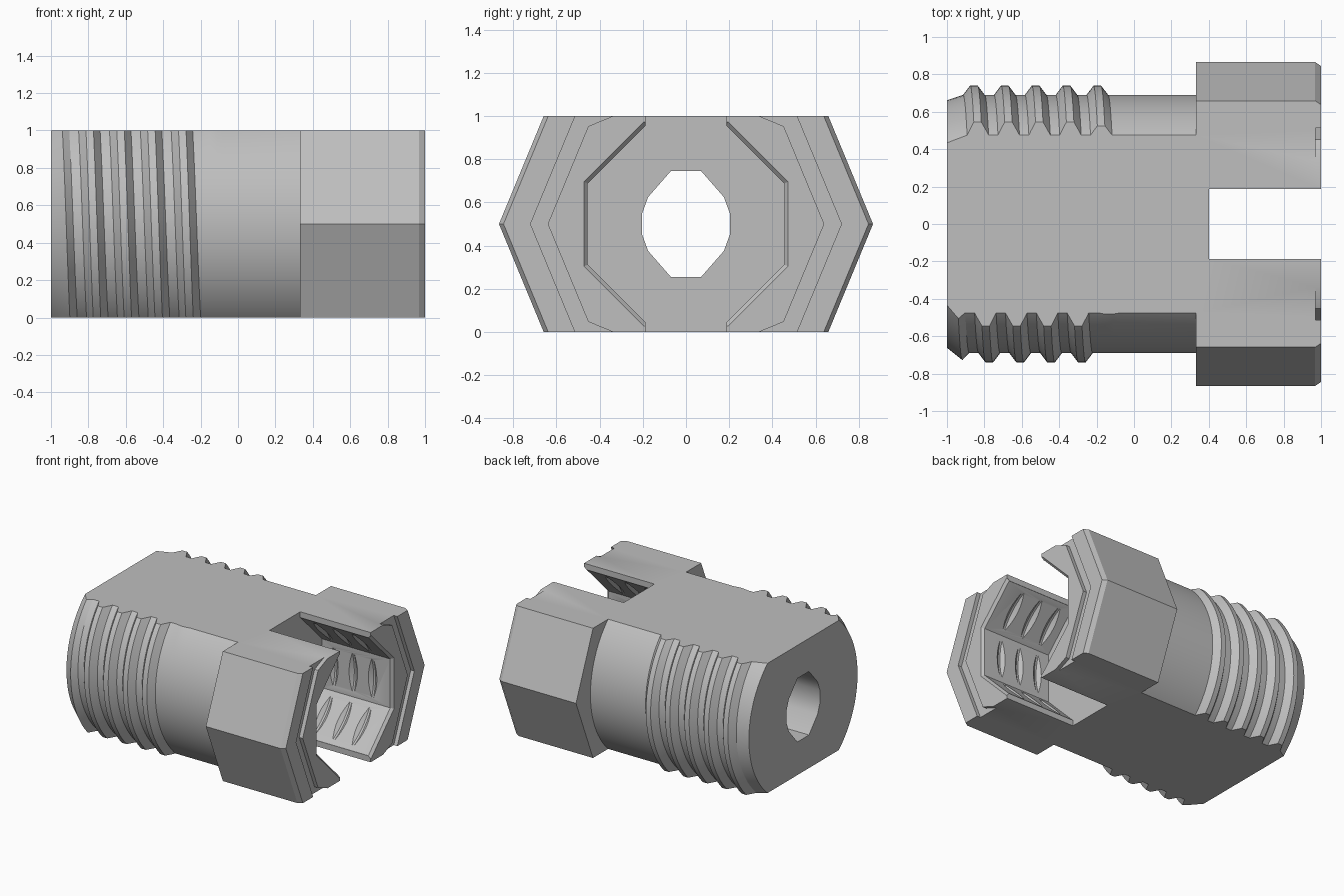
import bpy, bmesh
from math import sin, cos, pi, tau, radians

cube = bpy.data.objects.get("Cube")
if cube:
    bpy.data.objects.remove(cube, do_unlink=True)

gray = bpy.data.materials.new("plain_gray")
gray.use_nodes = True
gray.diffuse_color = (0.52, 0.52, 0.52, 1)
gray.node_tree.nodes["Principled BSDF"].inputs["Base Color"].default_value = gray.diffuse_color

MID = 0.5            # height of the long axis
PITCH = 0.165        # thread pitch
SHAFT = 0.69         # shaft radius


def loft(name, rings):
    """Closed solid skinned through rings of points, capped at both ends."""
    bm = bmesh.new()
    rows = [[bm.verts.new(p) for p in ring] for ring in rings]
    n = len(rows[0])
    for a, b in zip(rows, rows[1:]):
        for j in range(n):
            k = (j + 1) % n
            bm.faces.new((a[j], a[k], b[k], b[j]))
    bm.faces.new(rows[0])
    bm.faces.new(rows[-1])
    bmesh.ops.remove_doubles(bm, verts=bm.verts, dist=1e-5)
    bmesh.ops.recalc_face_normals(bm, faces=bm.faces)
    mesh = bpy.data.meshes.new(name)
    bm.to_mesh(mesh)
    bm.free()
    mesh.materials.append(gray)
    ob = bpy.data.objects.new(name, mesh)
    bpy.context.collection.objects.link(ob)
    return ob


def turned(name, profile, sides, turn=0.0):
    """Solid around the long axis from (x, radius) pairs."""
    angles = [turn + tau * j / sides for j in range(sides)]
    return loft(name, [[(x, r * cos(a), MID + r * sin(a)) for a in angles] for x, r in profile])


def box(name, x0, x1, half_y, z0, z1):
    corners = ((-half_y, z0), (half_y, z0), (half_y, z1), (-half_y, z1))
    return loft(name, [[(x, y, z) for y, z in corners] for x in (x0, x1)])


def combine(target, tool, operation):
    mod = target.modifiers.new(operation, "BOOLEAN")
    mod.operation = operation
    mod.solver = "EXACT"
    mod.object = tool
    bpy.context.view_layer.objects.active = target
    bpy.ops.object.modifier_apply(modifier=mod.name)
    bpy.data.objects.remove(tool, do_unlink=True)


# Threaded shaft: helical ridge with a tapered tip and a faded run-out
def thread_point(a, turn_no, offset, height):
    t = a + tau * turn_no
    fade = min(1, max(0, 1 - (t - 4 * tau) / 2.6))
    x = -0.856 + PITCH * t / tau + offset
    if x < -1:
        x, height = -1, 0
    r = min(SHAFT + 0.05 * height * fade, 0.662 + 0.8 * (x + 1))
    return x, r


def ring_point(x, r, a):
    return (x, r * cos(a), MID + r * sin(a))


N = 96
angles = [-1.5 * pi + tau * j / N for j in range(N)]
ridge = ((-0.0575, 0), (-0.02, 1), (0.02, 1), (0.0575, 0))
rings = [[ring_point(-1, 0.662, a) for a in angles]]
for turn_no in range(0, 6):
    for offset, height in ridge:
        ring = []
        for a in angles:
            x, r = thread_point(a, turn_no, offset, height)
            ring.append(ring_point(x, r, a))
        rings.append(ring)
rings.append([ring_point(0.36, SHAFT, a) for a in angles])
body = loft("slotted_bolt", rings)

# Eight-sided head with bevelled rim and a groove in its end face
head = turned("head", [(0.332, 0.866), (0.968, 0.866), (1, 0.845), (1, 0.72),
                       (0.97, 0.72), (0.97, 0.64), (1, 0.64)], 8)
combine(body, head, "UNION")

# Flat top and bottom
combine(body, box("slab", -1.2, 1.2, 1.2, 0, 1), "INTERSECT")

# Eight-sided socket with a bevelled mouth
combine(body, turned("socket", [(0.4, 0.4925), (0.98, 0.4925), (1.02, 0.531)],
                     8, pi / 8), "DIFFERENCE")

# Slot through the head
combine(body, box("slot", 0.4, 1.1, 0.187, -0.2, 1.2), "DIFFERENCE")

# Shallow lens-shaped thread cuts in the socket walls
for i in range(3):
    c = 0.5 + PITCH * i
    combine(body, turned("thread_cut", [(c - 0.06, 0.435), (c - 0.008, 0.479),
                                        (c + 0.008, 0.479), (c + 0.06, 0.435)], 64), "DIFFERENCE")

# Bore through the shaft
quarter = [(0.203, 0.05), (0.175, 0.125), (0.07, 0.245)]
outline = quarter + [(-y, z) for y, z in quarter[::-1]]
outline += [(-y, -z) for y, z in outline]
combine(body, loft("bore", [[(x, y, MID + z) for y, z in outline] for x in (-1.1, 0.5)]),
        "DIFFERENCE")

bpy.ops.object.select_all(action="DESELECT")
body.select_set(True)
bpy.context.view_layer.objects.active = body
bpy.ops.object.shade_smooth_by_angle(angle=radians(25))
